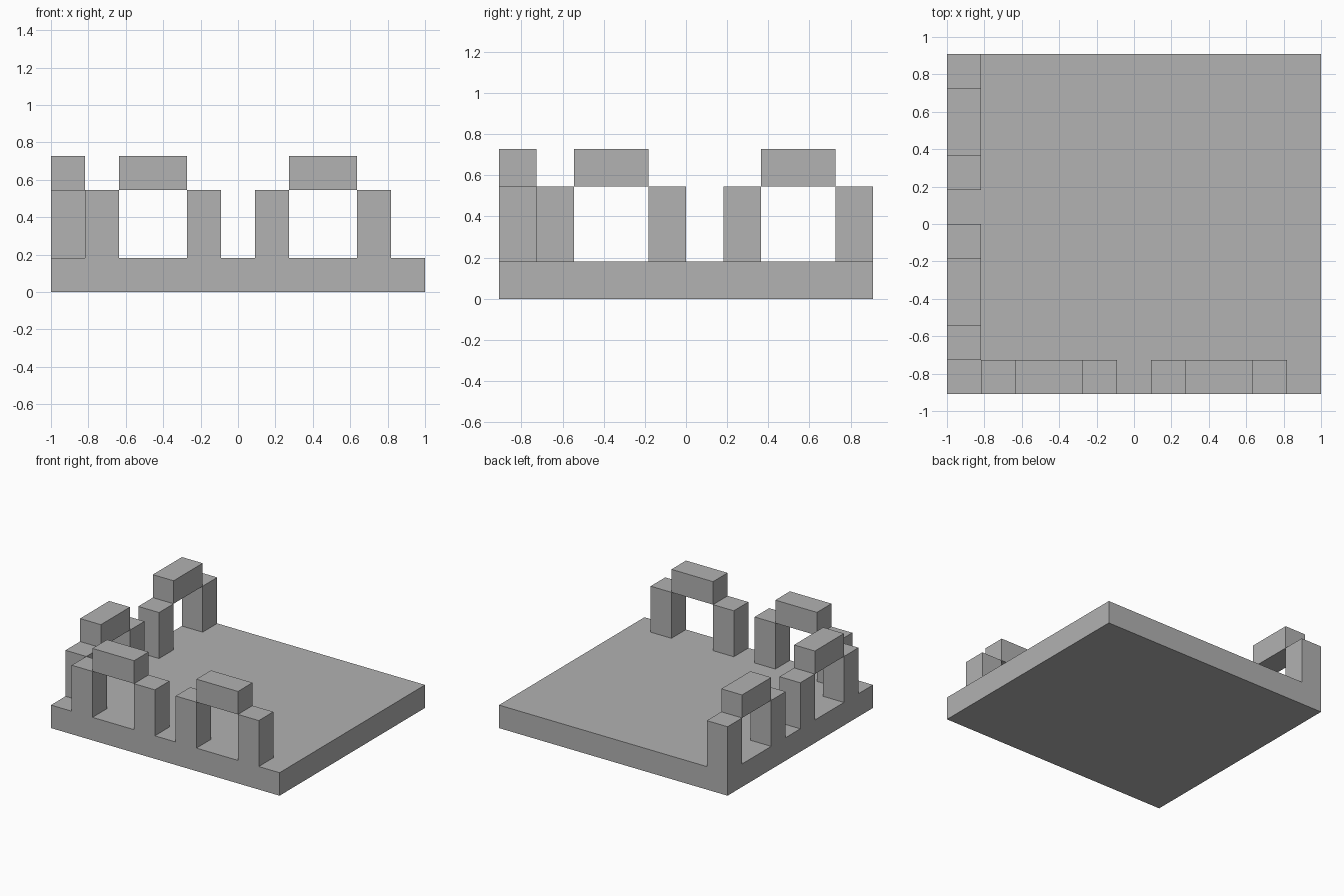
import bpy

old = bpy.data.objects.get("Cube")
if old:
    bpy.data.objects.remove(old, do_unlink=True)

# The model sits on a regular block grid, 11 cells wide and 10 deep
UNIT = 2 / 11
WIDTH, DEPTH = 11, 10

stone = bpy.data.materials.new("stone_grey")
stone.use_nodes = True
colour = (0.445, 0.445, 0.445, 1)
stone.diffuse_color = colour
stone.node_tree.nodes["Principled BSDF"].inputs["Base Color"].default_value = colour


def block(name, corner, size):
    """Box placed by its lowest grid corner and its size in cells."""
    centre = [c + s / 2 for c, s in zip(corner, size)]
    bpy.ops.mesh.primitive_cube_add(size=1)
    obj = bpy.context.object
    obj.name = obj.data.name = name
    for v in obj.data.vertices:
        v.co = [a * s * UNIT for a, s in zip(v.co, size)]
    obj.location = ((centre[0] - WIDTH / 2) * UNIT,
                    (centre[1] - DEPTH / 2) * UNIT,
                    centre[2] * UNIT)
    obj.data.materials.append(stone)


def arch(name, start, along_x):
    """Two posts with a lintel bridging the gap above them."""
    def place(part, offset, z, length, height):
        along = start + offset
        corner = (along, 0, z) if along_x else (0, along, z)
        size = (length, 1, height) if along_x else (1, length, height)
        block(f"{name}_{part}", corner, size)

    place("near_post", 0, 1, 1, 2)
    place("far_post", 3, 1, 1, 2)
    place("lintel", 1, 3, 2, 1)


# Floor slab
block("floor_slab", (0, 0, 0), (WIDTH, DEPTH, 1))

# Two arches along the front edge and two along the right-hand edge
for number, start in enumerate((1, 6), 1):
    arch(f"front_arch_{number}", start, True)
    arch(f"right_arch_{number}", start, False)
